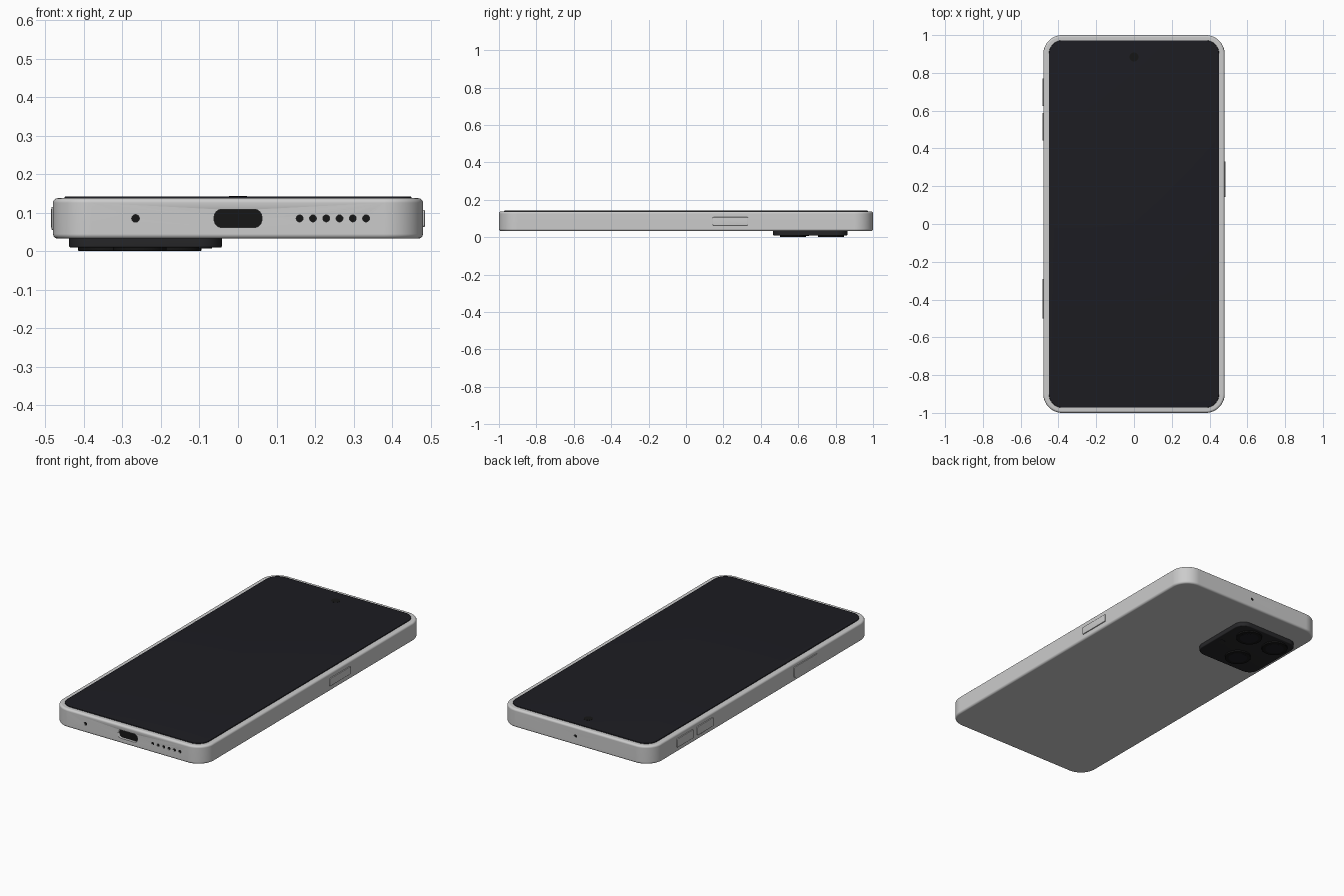
import bpy, bmesh, math
from mathutils import Matrix, Vector

if "Cube" in bpy.data.objects:
    bpy.data.objects.remove(bpy.data.objects["Cube"])


def material(name, rgb):
    m = bpy.data.materials.new(name)
    m.diffuse_color = (*rgb, 1)
    m.use_nodes = True
    m.node_tree.nodes["Principled BSDF"].inputs["Base Color"].default_value = m.diffuse_color
    return m


GLASS = material("dark_glass", (0.012, 0.012, 0.016))
BLACK = material("black", (0.008, 0.008, 0.008))
CHARCOAL = material("charcoal", (0.02, 0.02, 0.022))


def outline(w, h, r, inset, seg):
    """Rounded rectangle, shrunk by inset."""
    r2 = max(r - inset, 0.0005)
    pts = []
    for i, (sx, sy) in enumerate([(1, 1), (-1, 1), (-1, -1), (1, -1)]):
        cx, cy = sx * (w / 2 - inset - r2), sy * (h / 2 - inset - r2)
        for k in range(seg + 1):
            a = math.pi / 2 * (i + k / seg)
            pts.append((cx + r2 * math.cos(a), cy + r2 * math.sin(a)))
    return pts


def slab(name, w, h, r, depth, loc, face="Z", bevel=0.0, both=False, seg=10, mat=None):
    """Rounded plate growing from loc along the face direction, rounded outer rim."""
    steps = 5 if bevel else 0
    rim = [(bevel * (1 - math.cos(a)), depth - bevel + bevel * math.sin(a))
           for a in (math.pi / 2 * k / steps for k in range(steps + 1))] if bevel else [(0, depth)]
    layers = ([(i, depth - z) for i, z in reversed(rim)] if both else [(0, 0)]) + rim
    bm = bmesh.new()
    rings = []
    for inset, z in layers:
        rings.append([bm.verts.new((x, y, z)) for x, y in outline(w, h, r, inset, seg)])
    n = len(rings[0])
    for a, b in zip(rings, rings[1:]):
        for i in range(n):
            j = (i + 1) % n
            bm.faces.new((a[i], a[j], b[j], b[i]))
    bm.faces.new(rings[0][::-1])
    bm.faces.new(rings[-1])
    bmesh.ops.remove_doubles(bm, verts=bm.verts, dist=1e-6)
    # local x, y, z axes for each outward direction
    axes = {"Z": ((1, 0, 0), (0, 1, 0), (0, 0, 1)),
            "-Z": ((-1, 0, 0), (0, 1, 0), (0, 0, -1)),
            "X": ((0, 1, 0), (0, 0, 1), (1, 0, 0)),
            "-X": ((0, -1, 0), (0, 0, 1), (-1, 0, 0)),
            "Y": ((-1, 0, 0), (0, 0, 1), (0, 1, 0)),
            "-Y": ((1, 0, 0), (0, 0, 1), (0, -1, 0))}[face]
    rot = Matrix([Vector(a) for a in axes]).transposed().to_4x4()
    bm.transform(Matrix.Translation(loc) @ rot)
    bmesh.ops.recalc_face_normals(bm, faces=bm.faces)
    me = bpy.data.meshes.new(name)
    bm.to_mesh(me)
    bm.free()
    ob = bpy.data.objects.new(name, me)
    bpy.context.collection.objects.link(ob)
    if mat:
        me.materials.append(mat)
    bpy.ops.object.select_all(action="DESELECT")
    ob.select_set(True)
    bpy.context.view_layer.objects.active = ob
    bpy.ops.object.shade_smooth_by_angle(angle=math.radians(35))
    return ob


# main body shell
body = slab("body", 0.96, 2.0, 0.10, 0.105, (0, 0, 0.0325), bevel=0.012, both=True, seg=16)

# screen and front camera
slab("screen", 0.90, 1.944, 0.07, 0.012, (0, 0, 0.130), bevel=0.003, seg=14, mat=GLASS)
slab("front_camera", 0.048, 0.048, 0.024, 0.004, (0, 0.884, 0.1388), mat=BLACK)


def hole(name, x, w, h, side, depth):
    """Recess in the end face with a dark floor."""
    face = "Y" if side > 0 else "-Y"
    r = min(w, h) / 2 if w == h else h * 0.42
    cut = slab(name + "_cutter", w, h, r, 0.06, (x, side * 0.96, 0.085), face, seg=6)
    cut.hide_render = True
    cut.hide_viewport = True
    cut.display_type = "WIRE"
    mod = body.modifiers.new(name, "BOOLEAN")
    mod.operation = "DIFFERENCE"
    mod.solver = "EXACT"
    mod.object = cut
    slab(name + "_floor", w + 0.004, h + 0.004, r + 0.002, 0.03,
         (x, side * (0.97 - depth), 0.085), face, seg=6, mat=BLACK)


# charging port, microphones and speaker holes
hole("charging_port", 0, 0.124, 0.047, -1, 0.015)
hole("bottom_microphone", -0.266, 0.02, 0.02, -1, 0.004)
hole("top_microphone", 0, 0.02, 0.02, 1, 0.004)
for i in range(6):
    hole(f"speaker_hole_{i + 1}", 0.16 + i * 0.0345, 0.018, 0.018, -1, 0.004)
wn = body.modifiers.new("even_shading", "WEIGHTED_NORMAL")
wn.keep_sharp = True

# side buttons and card tray: name, side, centre y, length, height, reach
for name, side, y, length, height, reach in [
        ("power_button", 1, 0.237, 0.19, 0.044, 0.485),
        ("volume_up_button", -1, 0.697, 0.146, 0.05, 0.485),
        ("volume_down_button", -1, 0.514, 0.146, 0.05, 0.485),
        ("card_tray", -1, -0.395, 0.21, 0.06, 0.484)]:
    slab(name, length, height, 0.006, reach - 0.47, (side * 0.47, y, 0.085),
         "X" if side > 0 else "-X", bevel=0.002, seg=4)

# rear camera island with three lenses and a flash
slab("camera_island", 0.397, 0.397, 0.06, 0.03, (-0.24, 0.664, 0.039), "-Z",
     bevel=0.005, mat=CHARCOAL)
for i, (x, y) in enumerate([(-0.165, 0.775), (-0.345, 0.775), (-0.255, 0.572)]):
    slab(f"lens_ring_{i + 1}", 0.14, 0.14, 0.07, 0.0125, (x, y, 0.013), "-Z",
         bevel=0.002, mat=BLACK)
    slab(f"lens_glass_{i + 1}", 0.10, 0.10, 0.05, 0.0125, (x, y, 0.0125), "-Z", mat=GLASS)
slab("flash", 0.034, 0.034, 0.017, 0.004, (-0.085, 0.64, 0.0115), "-Z", mat=CHARCOAL)
